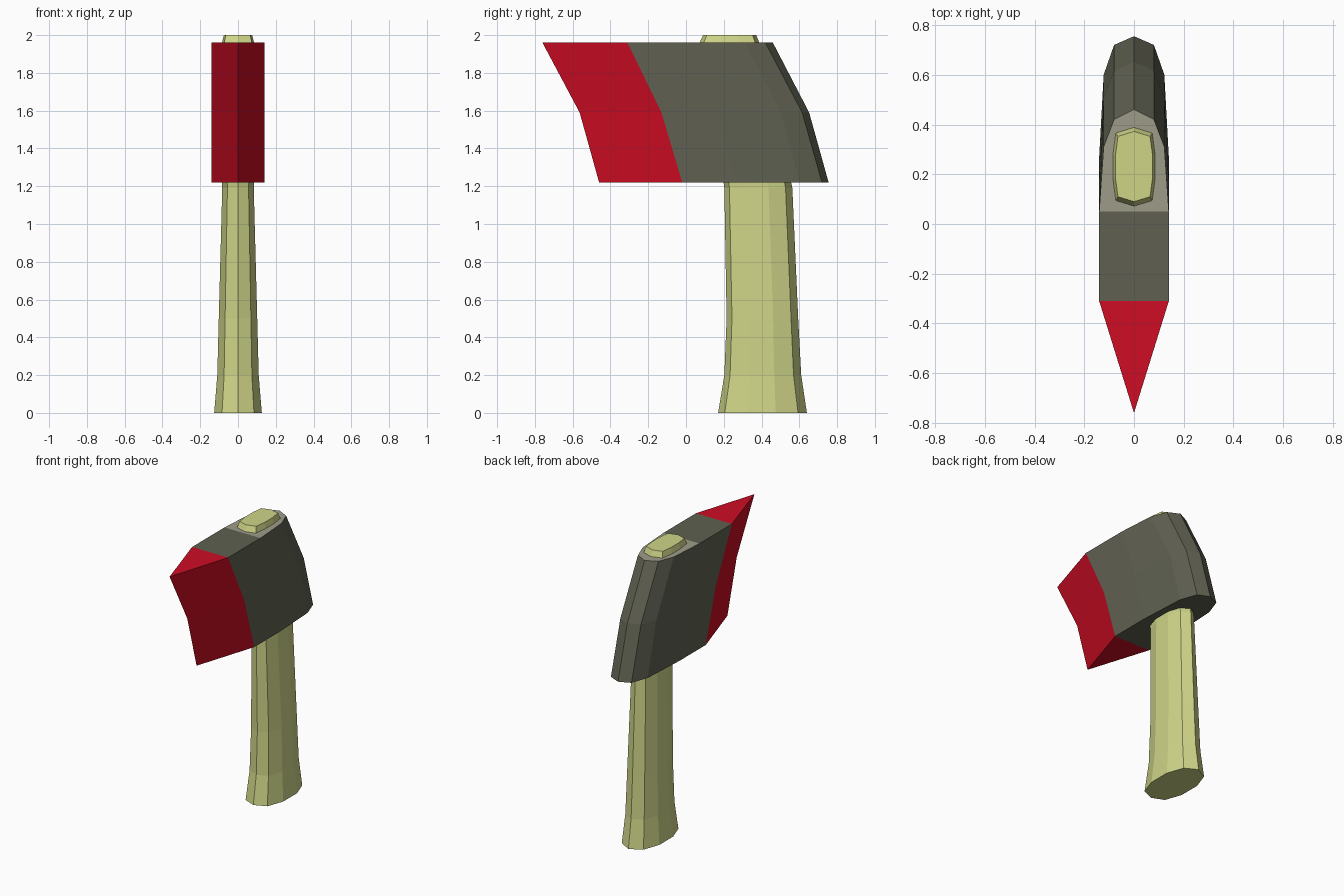
import bpy
import bmesh

if "Cube" in bpy.data.objects:
    bpy.data.objects.remove(bpy.data.objects["Cube"])


def material(name, rgb):
    m = bpy.data.materials.new(name)
    m.diffuse_color = (*rgb, 1)
    m.use_nodes = True
    m.node_tree.nodes["Principled BSDF"].inputs["Base Color"].default_value = m.diffuse_color
    return m


RED = material("red blade", (0.61, 0.004, 0.017))
DARK = material("dark steel", (0.115, 0.118, 0.082))
LIGHT = material("light steel", (0.34, 0.33, 0.25))
WOOD = material("pale wood", (0.62, 0.66, 0.245))


def new_object(name, bm, mats):
    bmesh.ops.recalc_face_normals(bm, faces=bm.faces)
    me = bpy.data.meshes.new(name)
    bm.to_mesh(me)
    bm.free()
    for m in mats:
        me.materials.append(m)
    ob = bpy.data.objects.new(name, me)
    bpy.context.collection.objects.link(ob)
    return ob


def mirrored_ring(bm, half, z):
    """Closed ring from a half outline running front to back at x >= 0."""
    pts = half + [(-x, y) for x, y in half[-2:0:-1]]
    return [bm.verts.new((x, y, z)) for x, y in pts]


def bridge(bm, a, b):
    n = len(a)
    return [bm.faces.new((a[i], a[(i + 1) % n], b[(i + 1) % n], b[i]))
            for i in range(n)]


# Axe head: slanted outline, wedge edge in front, bevelled poll behind
widths = (0, 0.14, 0.14, 0.122, 0.08, 0)
head_levels = [
    (1.22, (-0.46, -0.02, 0.27, 0.60, 0.72, 0.755)),
    (1.59, (-0.563, -0.13, 0.17, 0.505, 0.615, 0.652)),
    (1.96, (-0.76, -0.31, 0.05, 0.31, 0.42, 0.46)),
]
bm = bmesh.new()
rings = [mirrored_ring(bm, list(zip(widths, ys)), z) for z, ys in head_levels]
for a, b in zip(rings, rings[1:]):
    for i, f in enumerate(bridge(bm, a, b)):
        f.material_index = 0 if i in (0, len(a) - 1) else 1
# End caps: red wedge, dark cheek, pale steel around the handle on top
for r, back in ((rings[0], 1), (rings[-1], 2)):
    bm.faces.new((r[0], r[1], r[-1])).material_index = 0
    bm.faces.new((r[1], r[2], r[-2], r[-1])).material_index = 1
    bm.faces.new(r[2:-1]).material_index = back
new_object("axe_head", bm, (RED, DARK, LIGHT))

# Handle: flared at the foot, leaning forward inside the head
oval = [(0, -1), (0.65, -0.85), (0.97, -0.35), (0.97, 0.3), (0.65, 0.8), (0, 1)]
boxy = [(0, -1), (0.86, -0.86), (1, -0.3), (1, 0.3), (0.86, 0.86), (0, 1)]
handle_levels = [  # height, half width, front y, back y, section
    (0.0, 0.13, 0.17, 0.64, oval),
    (0.2, 0.113, 0.203, 0.61, oval),
    (0.5, 0.105, 0.215, 0.594, oval),
    (1.19, 0.086, 0.203, 0.563, oval),
    (1.59, 0.085, 0.15, 0.48, boxy),
    (1.96, 0.085, 0.072, 0.388, boxy),
    (2.0, 0.075, 0.09, 0.372, boxy),
]
bm = bmesh.new()
rings = []
for z, w, y0, y1, section in handle_levels:
    half = [(x * w, (y0 + y1) / 2 + y * (y1 - y0) / 2) for x, y in section]
    rings.append(mirrored_ring(bm, half, z))
for a, b in zip(rings, rings[1:]):
    bridge(bm, a, b)
bm.faces.new(rings[0])
bm.faces.new(rings[-1])
new_object("handle", bm, (WOOD,))
